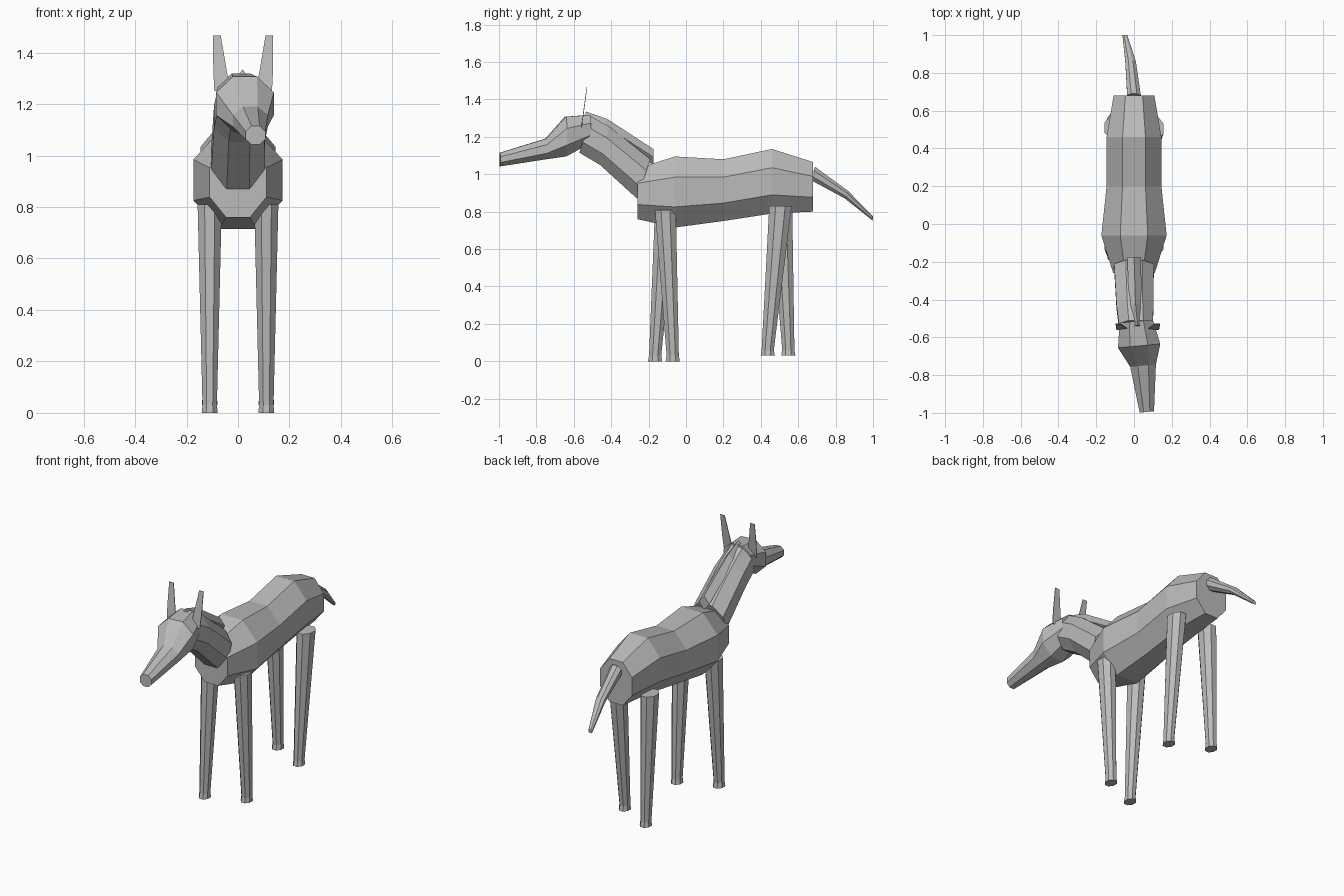
import bpy
import bmesh

if "Cube" in bpy.data.objects:
    bpy.data.objects.remove(bpy.data.objects["Cube"], do_unlink=True)

grey = bpy.data.materials.new("plain grey")
grey.use_nodes = True
grey.diffuse_color = (0.5, 0.5, 0.5, 1)
grey.node_tree.nodes["Principled BSDF"].inputs["Base Color"].default_value = grey.diffuse_color

K = 0.42
OCTAGON = [(K, -1), (1, -K), (1, K), (K, 1), (-K, 1), (-1, K), (-1, -K), (-K, -1)]
DIAMOND = [(0, -1), (1, 0), (0, 1), (-1, 0)]
PLATE = [(1, -1), (1, 1), (-1, 1), (-1, -1)]


def loft(name, sections, shape=OCTAGON, skew=0):
    """Bridge capped rings; a section is centre x, half width, and its low and high (y, z)."""
    bm = bmesh.new()
    rings = []
    for x, half, low, high in sections:
        ring = []
        for u, v in shape:
            t = (v + 1) / 2
            y = low[0] + (high[0] - low[0]) * t + skew * half * u
            z = low[1] + (high[1] - low[1]) * t
            ring.append(bm.verts.new((x + half * u, y, z)))
        rings.append(ring)
    n = len(shape)
    for a, b in zip(rings, rings[1:]):
        for i in range(n):
            j = (i + 1) % n
            bm.faces.new((a[i], a[j], b[j], b[i]))
    bm.faces.new(rings[0])
    bm.faces.new(rings[-1])
    bmesh.ops.recalc_face_normals(bm, faces=bm.faces)
    mesh = bpy.data.meshes.new(name)
    bm.to_mesh(mesh)
    bm.free()
    mesh.materials.append(grey)
    obj = bpy.data.objects.new(name, mesh)
    bpy.context.collection.objects.link(obj)
    return obj


# Barrel of the body, chest to rump
loft("body", [
    (0, 0.11, (-0.26, 0.76), (-0.26, 1.03)),
    (0, 0.173, (-0.06, 0.715), (-0.06, 1.095)),
    (0, 0.145, (0.2, 0.75), (0.2, 1.08)),
    (0, 0.145, (0.46, 0.79), (0.46, 1.135)),
    (0, 0.108, (0.68, 0.8), (0.68, 1.065)),
])

# Neck and the ridge of mane along it
loft("neck", [
    (0, 0.105, (-0.262, 0.87), (-0.19, 1.08)),
    (0.005, 0.098, (-0.46, 1.05), (-0.41, 1.255)),
    (0.01, 0.09, (-0.57, 1.115), (-0.51, 1.31)),
])
loft("mane", [
    (0, 0.036, (-0.175, 1.05), (-0.175, 1.135)),
    (0.008, 0.034, (-0.44, 1.22), (-0.42, 1.295)),
    (0.018, 0.028, (-0.55, 1.26), (-0.535, 1.335)),
], DIAMOND)

# Head turned slightly to its left, tapering to a muzzle
loft("head", [
    (0.012, 0.088, (-0.515, 1.165), (-0.515, 1.318)),
    (0.027, 0.112, (-0.645, 1.095), (-0.645, 1.307)),
    (0.048, 0.068, (-0.75, 1.08), (-0.75, 1.19)),
    (0.068, 0.038, (-0.995, 1.042), (-0.995, 1.115)),
], skew=0.09)

# Tail, drooping and swaying to one side
loft("tail", [
    (0, 0.036, (0.665, 0.97), (0.69, 1.04)),
    (-0.018, 0.028, (0.85, 0.87), (0.865, 0.912)),
    (-0.048, 0.013, (0.998, 0.752), (1.0, 0.775)),
])

# Thin upright ears
for label, side in (("left", 1), ("right", -1)):
    loft(label + "_ear", [
        (0.02 + side * 0.08, 0.032, (-0.561, 1.25), (-0.557, 1.25)),
        (0.02 + side * 0.09, 0.026, (-0.55, 1.33), (-0.546, 1.33)),
        (0.02 + side * 0.102, 0.015, (-0.531, 1.467), (-0.528, 1.467)),
    ], PLATE)


def leg(name, x, top, bottom, z_top, z_foot):
    """Tapered leg with a slightly flared hoof; top and bottom are (centre y, half depth)."""
    rings = []
    for z, (y, depth), half in (
            (z_top, top, 0.047),
            (z_foot + 0.03, (bottom[0], bottom[1] * 0.86), 0.028),
            (z_foot, bottom, 0.031)):
        rings.append((x, half, (y - depth, z), (y + depth, z)))
    loft(name, rings)


# Legs, caught mid-stride
leg("left_front_leg", 0.11, (-0.11, 0.056), (-0.071, 0.038), 0.81, 0)
leg("right_front_leg", -0.11, (-0.11, 0.056), (-0.165, 0.038), 0.81, 0)
leg("left_back_leg", 0.11, (0.505, 0.06), (0.437, 0.038), 0.83, 0.03)
leg("right_back_leg", -0.11, (0.51, 0.058), (0.547, 0.038), 0.83, 0.03)
